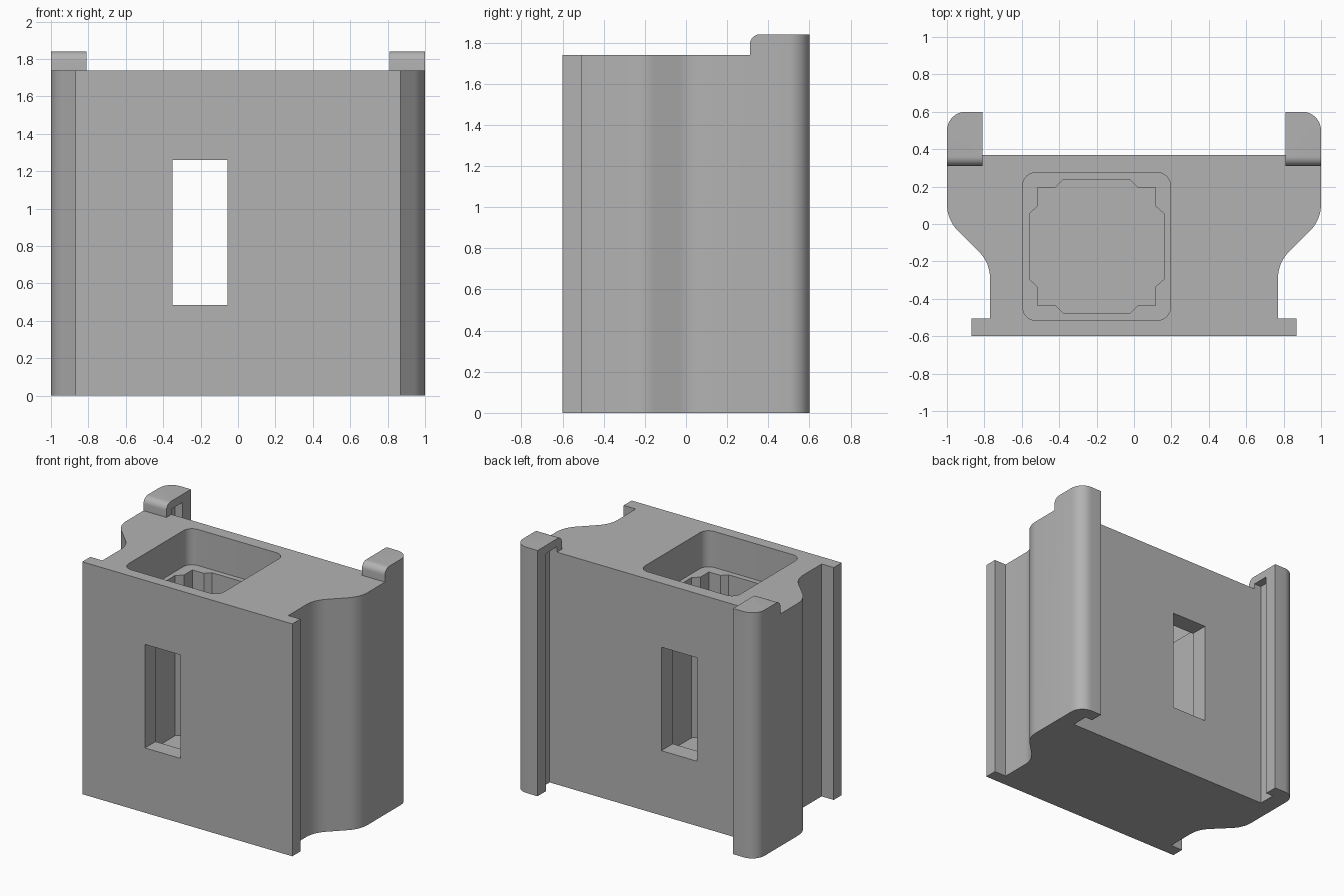
import bpy, bmesh
from math import cos, sin, radians
from mathutils import Vector

cube = bpy.data.objects.get("Cube")
if cube:
    bpy.data.objects.remove(cube, do_unlink=True)

grey = bpy.data.materials.new("plain grey")
grey.use_nodes = True
COLOUR = (0.45, 0.45, 0.45, 1)
grey.diffuse_color = COLOUR
grey.node_tree.nodes["Principled BSDF"].inputs["Base Color"].default_value = COLOUR


def arc(cx, cy, r, start, end, steps=8):
    angles = [radians(start + (end - start) * i / steps) for i in range(steps + 1)]
    return [(cx + r * cos(a), cy + r * sin(a)) for a in angles]


def prism(name, outline, low, high, along_x=False):
    """Extrude a closed outline along z, or a (y, z) outline along x."""
    place = (lambda p, t: (t, *p)) if along_x else (lambda p, t: (*p, t))
    bm = bmesh.new()
    face = bm.faces.new([bm.verts.new(place(p, low)) for p in outline])
    new = bmesh.ops.extrude_face_region(bm, geom=[face])["geom"]
    shift = Vector(place((0, 0), high - low))
    bmesh.ops.translate(bm, vec=shift, verts=[v for v in new if isinstance(v, bmesh.types.BMVert)])
    bmesh.ops.recalc_face_normals(bm, faces=bm.faces)
    mesh = bpy.data.meshes.new(name)
    bm.to_mesh(mesh)
    bm.free()
    obj = bpy.data.objects.new(name, mesh)
    bpy.context.collection.objects.link(obj)
    mesh.materials.append(grey)
    return obj


def box(name, x0, x1, y0, y1, z0, z1):
    return prism(name, [(x0, y0), (x1, y0), (x1, y1), (x0, y1)], z0, z1)


def cut(target, cutter):
    mod = target.modifiers.new("cut", "BOOLEAN")
    mod.operation, mod.solver, mod.object = "DIFFERENCE", "EXACT", cutter
    bpy.context.view_layer.objects.active = target
    bpy.ops.object.modifier_apply(modifier=mod.name)
    bpy.data.objects.remove(cutter, do_unlink=True)


TOP, HOOK_TOP = 1.74, 1.84

# Housing outline: front flange, S-curved flank, rear hook
half = [(0.87, -0.6), (0.87, -0.505), (0.77, -0.505)]
half += arc(0.97, -0.29, 0.2, 180, 135)
half += arc(0.80, 0.105, 0.2, -45, 0)
half += arc(0.90, 0.50, 0.1, 0, 90)
half += [(0.81, 0.6), (0.81, 0.37)]
housing = prism("housing", half + [(-x, y) for x, y in reversed(half)], 0, HOOK_TOP)

# Lower the deck, leaving the rounded hook caps
step = [(-1, TOP), (0.31, TOP)] + arc(0.36, 1.79, 0.05, 180, 90) + [(0.36, 2), (-1, 2)]
cut(housing, prism("deck_cutter", step, -1.2, 1.2, along_x=True))
cut(housing, box("deck_middle_cutter", -0.81, 0.81, 0.2, 0.45, TOP, 2))

# Slide channels inside the hooks, closed by the caps
for side in (-1, 1):
    x0, x1 = sorted((side * 0.7, side * 0.87))
    cut(housing, box("channel_cutter", x0, x1, 0.37, 0.5, -0.1, 1.78))

# Rounded recess in the deck
CX, CY = -0.2, -0.12
recess = []
for i, (sx, sy) in enumerate([(1, 1), (-1, 1), (-1, -1), (1, -1)]):
    recess += arc(CX + sx * 0.325, CY + sy * 0.325, 0.07, i * 90, i * 90 + 90)
cut(housing, prism("recess_cutter", recess, 1.47, 2))

# Notched shaft below the recess
corner = [(0.36, 0.175), (0.315, 0.215), (0.315, 0.315), (0.22, 0.315), (0.18, 0.355)]
upper = corner + [(-x, y) for x, y in reversed(corner)]
shaft = upper + [(-x, -y) for x, y in upper]
cut(housing, prism("shaft_cutter", [(CX + x, CY + y) for x, y in shaft], 0.27, 1.6))

# Window through front and back walls
cut(housing, box("window_cutter", -0.35, -0.055, -1, 1, 0.485, 1.26))

bpy.ops.object.select_all(action="DESELECT")
housing.select_set(True)
bpy.context.view_layer.objects.active = housing
bpy.ops.object.shade_smooth_by_angle(angle=radians(30))
